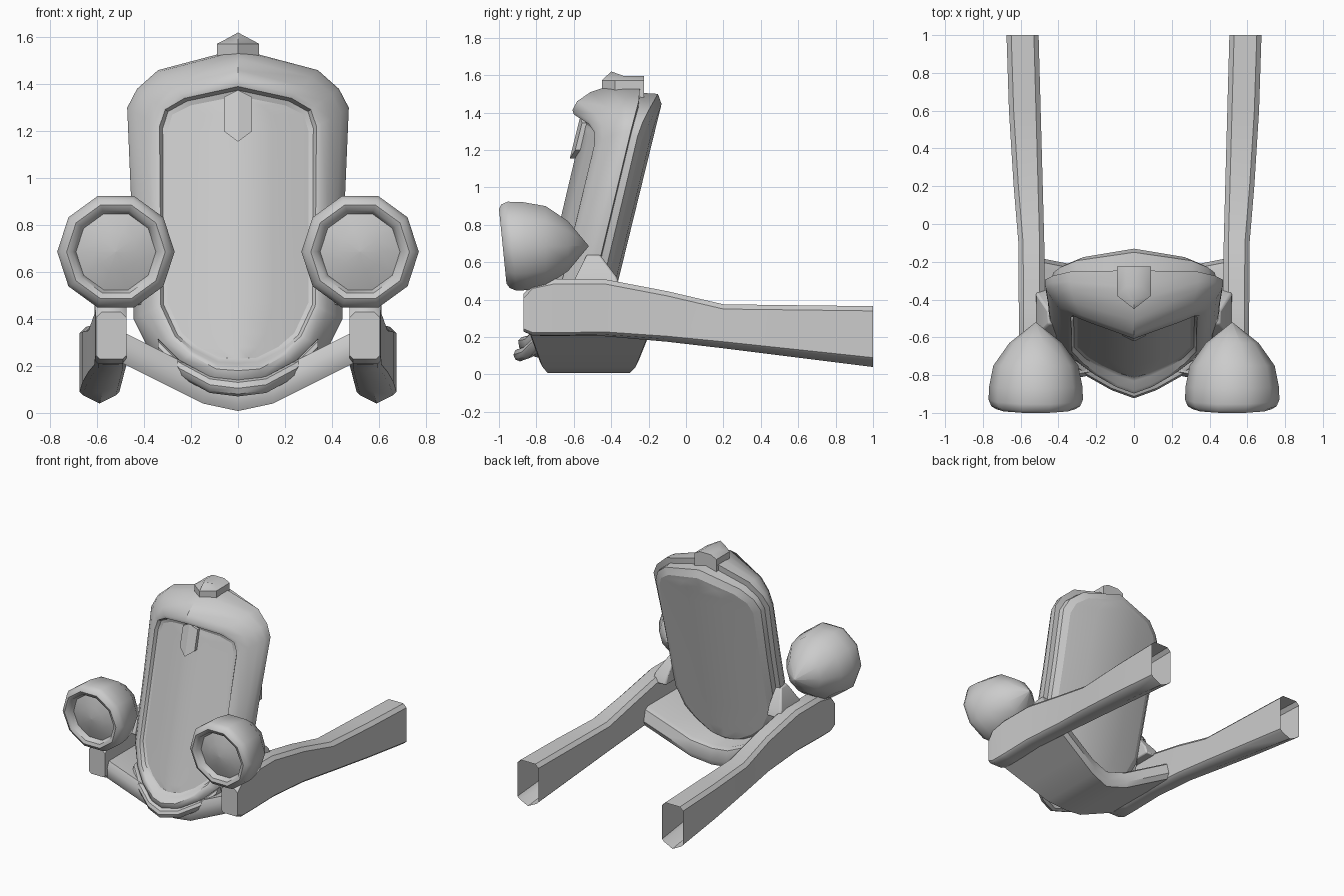
import bpy, bmesh
from math import cos, sin, pi, radians

if "Cube" in bpy.data.objects:
    bpy.data.objects.remove(bpy.data.objects["Cube"])


def make(name, verts, faces, mirror=False, bevel=0, angle=42):
    me = bpy.data.meshes.new(name)
    bm = bmesh.new()
    vs = [bm.verts.new(v) for v in verts]
    for f in faces:
        bm.faces.new([vs[i] for i in f])
    bmesh.ops.remove_doubles(bm, verts=bm.verts, dist=0.0005)
    bmesh.ops.recalc_face_normals(bm, faces=bm.faces)
    bm.to_mesh(me)
    bm.free()
    ob = bpy.data.objects.new(name, me)
    bpy.context.collection.objects.link(ob)
    if bevel:
        b = ob.modifiers.new("bevel", 'BEVEL')
        b.width, b.segments, b.limit_method = bevel, 2, 'ANGLE'
        b.angle_limit = radians(40)
    if mirror:
        ob.modifiers.new("mirror", 'MIRROR').use_clip = False
    bpy.ops.object.select_all(action='DESELECT')
    ob.select_set(True)
    bpy.context.view_layer.objects.active = ob
    bpy.ops.object.shade_smooth_by_angle(angle=radians(angle))
    return ob


def loft(rings, cap0=False, cap1=False):
    """Join equal closed rings into verts and faces."""
    n = len(rings[0])
    verts = [p for r in rings for p in r]
    faces = [(k * n + i, k * n + (i + 1) % n, (k + 1) * n + (i + 1) % n, (k + 1) * n + i)
             for k in range(len(rings) - 1) for i in range(n)]
    if cap0:
        faces.append(list(range(n)))
    if cap1:
        faces.append([len(verts) - n + i for i in range(n)])
    return verts, faces


# Grille surface: V-shaped leaning front (s=0) blended to bowed back (s=1)
def surf(x, z, s):
    front = -0.935 + 0.235 * z + 0.3 * abs(x) + 0.45 * x * x
    back = -0.485 + 0.245 * z - 0.4 * x * x
    return (x, front + s * (back - front), z)


INNER = [(0, 1.35), (.2, 1.31), (.28, 1.27), (.30, 1.2), (.30, .85), (.30, .47),
         (.24, .34), (.17, .28), (.08, .235), (0, .23)]
OUTER = [(0, 1.55), (.34, 1.46), (.43, 1.38), (.472, 1.3), (.455, .9), (.445, .4),
         (.38, .27), (.28, .18), (.12, .085), (0, .075)]


def half(t):
    return [(a + t * (c - a), b + t * (d - b)) for (a, b), (c, d) in zip(INNER, OUTER)]


def ring(t, s):
    h = half(t)
    return [surf(x, z, s) for x, z in h] + [surf(-x, z, s) for x, z in h[-2:0:-1]]


def panel(t, s):
    fr = (-1, -.5, 0, .5, 1)
    h = half(t)
    verts = [surf(x * f, z, s) for x, z in h for f in fr]
    faces = [(5 * r + c, 5 * r + c + 1, 5 * r + c + 6, 5 * r + c + 5)
             for r in range(1, len(h) - 2) for c in range(4)]
    last = 5 * (len(h) - 1)
    for c in range(4):
        faces.append((5 + c, 6 + c, 2))
        faces.append((last - 5 + c, last - 4 + c, last + 2))
    return verts, faces


# Grille shell, recessed grille and rear panel
profile = [(0, .15), (.12, .12), (.2, .02), (.32, -.01), (.55, .02), (.8, .15), (.96, .34),
           (1, .5), (1, .7), (.78, .72), (.75, .93), (.48, 1)]
make("grille_shell", *loft([ring(t, s) for t, s in profile]))
make("grille_panel", *panel(0, .15))
make("rear_panel", *panel(.48, 1))

# Chin bead along the shell's lower lip
chin = [(.34, .28), (.25, .19), (.12, .12), (0, .105)]
chin = chin + [(-x, z) for x, z in chin[-2::-1]]
rings = []
for x, z in chin:
    p = surf(x, z, .05)
    rings.append([(p[0], p[1] + .035 * cos(a * pi / 4), p[2] + .035 * sin(a * pi / 4))
                  for a in range(8)])
make("chin_bead", *loft(rings, True, True))

# Pointed filler cap on top
def cap(z, k, dy):
    pts = [(-.09, -.225), (.09, -.225), (.09, -.38), (0, -.45), (-.09, -.38)]
    return [(x * k, y + (dy if y < -.3 else 0), z + (.025 if abs(x) < .01 and k < 1 else 0))
            for x, y in pts]
make("filler_cap", *loft([cap(1.48, 1, 0), cap(1.572, 1, 0), cap(1.595, .5, .05)], True, True))

# Shield badge at the head of the grille, with a centre ridge
out = [(0, 1.375), (.06, 1.345), (.06, 1.2), (0, 1.155), (-.06, 1.2), (-.06, 1.345)]
rings = [[(x, -.925 + .25 * z + d + abs(x) * .3, z) for x, z in out] for d in (.09, .015)]
v, f = loft(rings, True)
f += [(6, 7, 8, 9), (6, 9, 10, 11)]
make("badge", v, f, angle=30)

# Headlights: ten-sided bowl, rim and domed lens, leaning slightly forward
lamp = [(.001, -.52, 0), (.14, -.63, 0), (.225, -.75, 0), (.247, -.86, .04), (.25, -.93, .1),
        (.235, -.965, .1), (.21, -.98, .1), (.185, -.97, .1), (.17, -.93, .1),
        (.09, -.955, .1), (.001, -.965, .1)]
rings = []
for r, y, shear in lamp:
    rings.append([(.52 + r * cos(i * pi / 5), y - shear * r * sin(i * pi / 5),
                   .686 + r * sin(i * pi / 5)) for i in range(10)])
make("headlight", *loft(rings, True, True), mirror=True, angle=50)

# Chassis rails: tapering hollow tubes open at the rear
stations = [(-.87, .475, .605, .23, .43), (-.82, .475, .61, .208, .485),
            (-.7, .475, .61, .205, .51), (-.44, .475, .61, .205, .51),
            (-.1, .475, .612, .175, .445), (.2, .483, .637, .14, .375),
            (.6, .494, .662, .09, .37), (1, .505, .675, .04, .365)]
rings = []
for y, a, b, c, d in stations:
    k = .035 * (y + .87) / 1.87
    rings.append([(x, y, z) for x, z in [
        (a, c + k + .015), (a + .015, c + k), ((a + b) / 2, c), (b - .015, c + k),
        (b, c + k + .015), (b, d - .025), (b - .025, d), (a + .025, d), (a, d - .025)]])
make("chassis_rail", *loft(rings, True), mirror=True)

# V-shaped cross member slung between the rails
path = [(.52, .225), (.46, .195), (.31, .12), (.15, .04), (0, .008)]
path = path + [(-x, z) for x, z in path[-2::-1]]
rings = []
for x, z in path:
    k = abs(x) / .5
    y0, y1 = -.74 - .09 * k, -.3 + .1 * k
    rings.append([(x, y0, z), (x, y1, z), (x, y1 + .02, z + .04), (x, y1, z + .12),
                  (x, y1 - .03, z + .135), (x, y0, z + .135), (x, y0 - .02, z + .09),
                  (x, y0 - .015, z + .03)])
make("cross_member", *loft(rings, True, True))

# Gussets tying the shell to the rails
def gusset(z, x1, y0, y1):
    return [(.41, y0, z), (x1, y0, z), (x1, y1, z), (.41, y1, z)]
make("gusset", *loft([gusset(.46, .525, -.61, -.35), gusset(.52, .515, -.59, -.37),
                      gusset(.64, .455, -.53, -.46)], True, True), mirror=True, bevel=.01)
